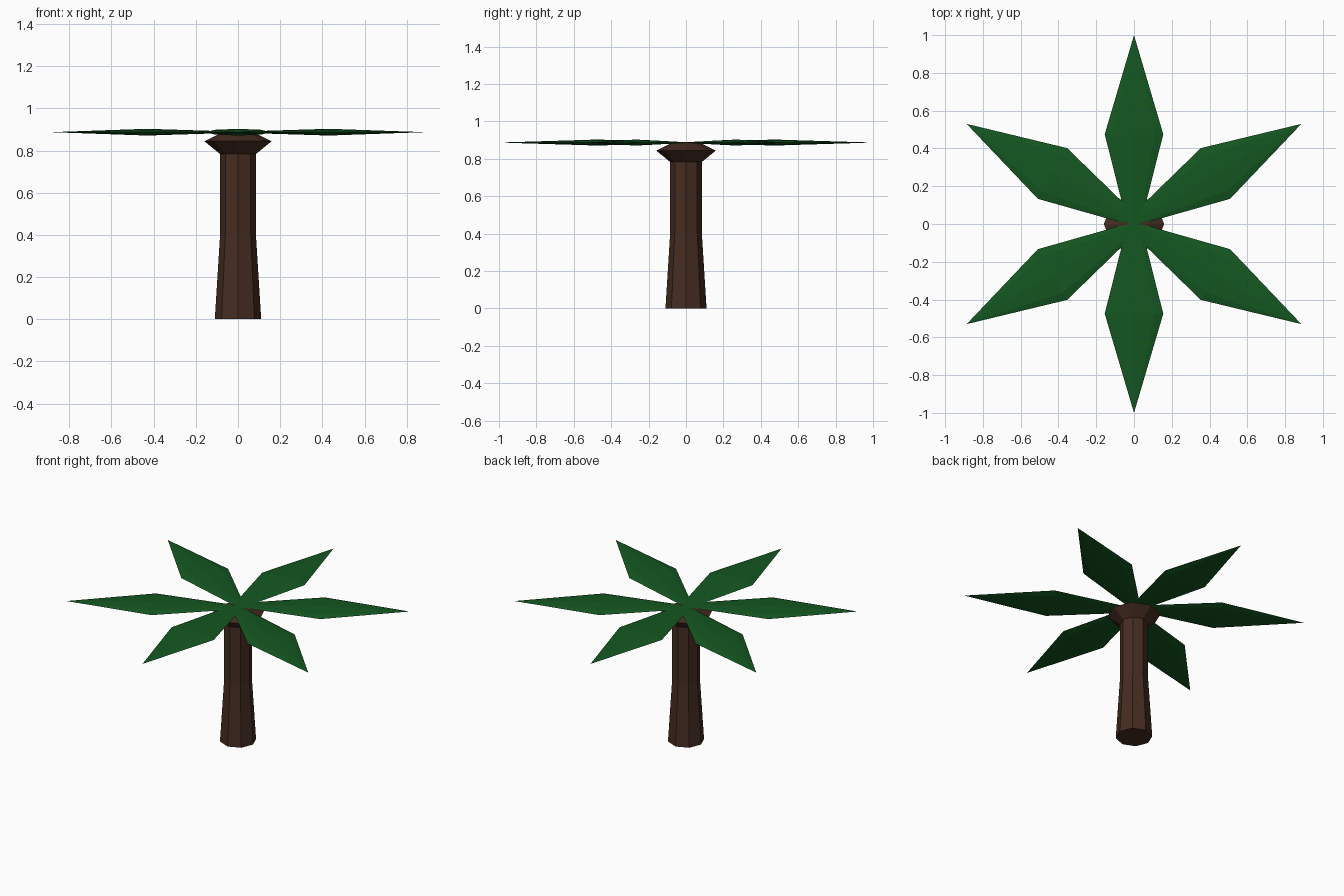
import bpy, bmesh
from math import cos, sin, pi, radians
from mathutils import Matrix

if "Cube" in bpy.data.objects:
    bpy.data.objects.remove(bpy.data.objects["Cube"])


def material(name, color):
    m = bpy.data.materials.new(name)
    m.diffuse_color = (*color, 1)
    m.use_nodes = True
    m.node_tree.nodes["Principled BSDF"].inputs["Base Color"].default_value = m.diffuse_color
    return m


BARK = material("bark", (0.06, 0.025, 0.015))
LEAF = material("leaf", (0.007, 0.095, 0.015))
SIDES = 8


def loft(name, rings, mat, matrix=Matrix()):
    """Closed faceted solid along local z; each ring is (z, half_x, half_y)."""
    bm = bmesh.new()
    loops = []
    for z, rx, ry in rings:
        if rx == 0:
            loops.append([bm.verts.new((0, 0, z))])
        else:
            loops.append([bm.verts.new((rx * cos(2 * pi * i / SIDES),
                                        ry * sin(2 * pi * i / SIDES), z))
                          for i in range(SIDES)])
    for a, b in zip(loops, loops[1:]):
        for i in range(SIDES):
            j = (i + 1) % SIDES
            if len(b) == 1:
                bm.faces.new((a[i], a[j], b[0]))
            else:
                bm.faces.new((a[i], a[j], b[j], b[i]))
    for end in (loops[0], loops[-1]):
        if len(end) > 1:
            bm.faces.new(end)
    bmesh.ops.transform(bm, matrix=matrix, verts=bm.verts)
    bmesh.ops.recalc_face_normals(bm, faces=bm.faces)
    me = bpy.data.meshes.new(name)
    bm.to_mesh(me)
    bm.free()
    me.materials.append(mat)
    ob = bpy.data.objects.new(name, me)
    bpy.context.collection.objects.link(ob)
    return ob


# Trunk, flared toward the ground
loft("trunk", [(0, 0.11, 0.11), (0.40, 0.085, 0.085), (0.785, 0.085, 0.085)], BARK)

# Crown collar under the leaves
loft("crown", [(0.783, 0.084, 0.084), (0.844, 0.16, 0.16), (0.888, 0.07, 0.07)], BARK)

# Six flat leaves: thin spindles laid outward from the crown
lay_down = Matrix.Rotation(radians(-90), 4, 'X')   # local z -> +y
spindle = [(0, 0.035, 0.003), (0.475, 0.155, 0.016), (1.0, 0, 0)]
placements = [(0, 0, 0), (180, 0, 0)]
for sx in (1, -1):
    for sy in (1, -1):
        placements.append((-sx * (60 if sy > 0 else 120), 0.02 * sx, 0.03 * sy))
for n, (angle, x, y) in enumerate(placements):
    m = Matrix.Translation((x, y, 0.887)) @ Matrix.Rotation(radians(angle), 4, 'Z') @ lay_down
    loft(f"leaf_{n + 1}", spindle, LEAF, m)
